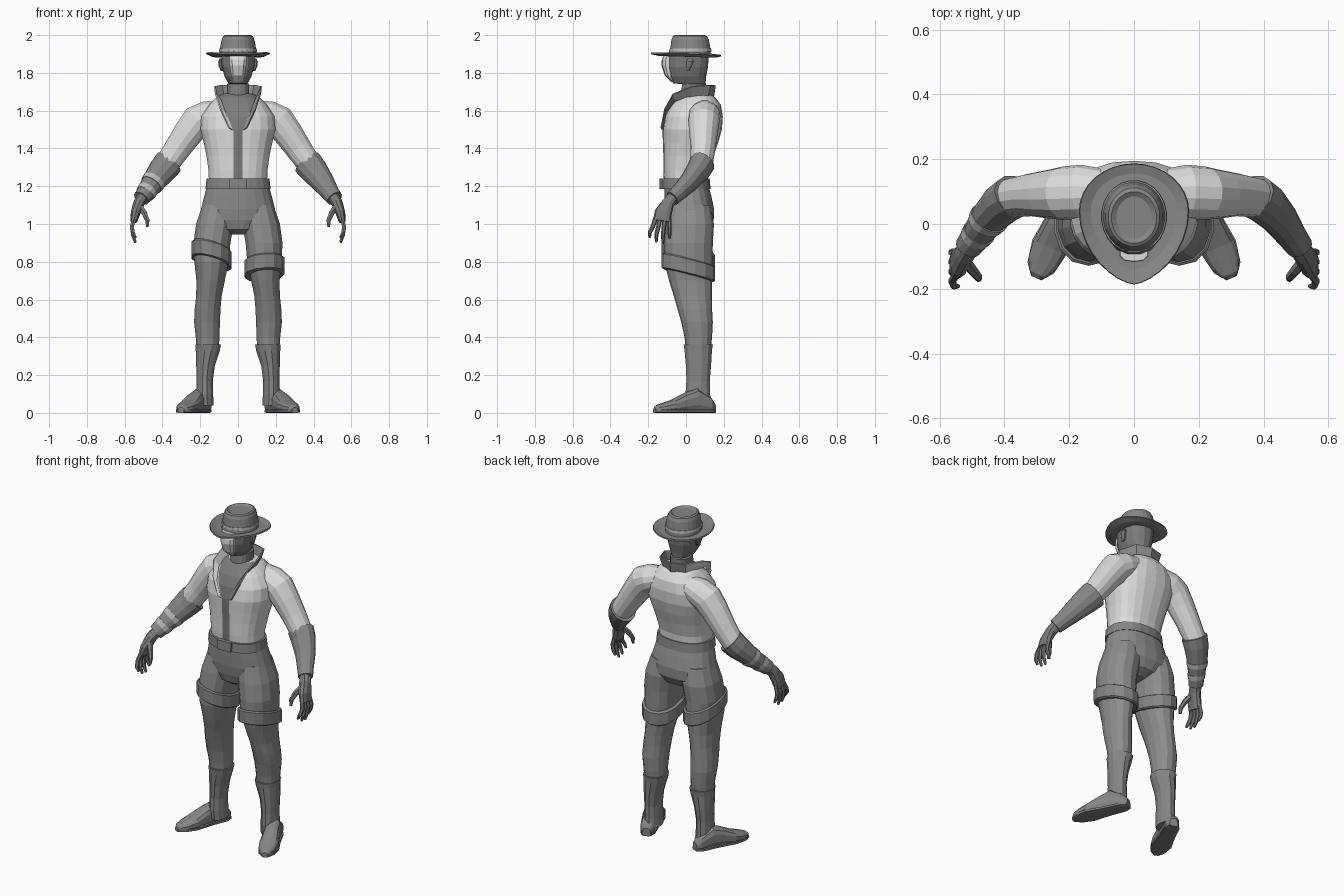
import bpy, bmesh, math
from mathutils import Vector

cube = bpy.data.objects.get("Cube")
if cube:
    bpy.data.objects.remove(cube)


def material(name, g):
    m = bpy.data.materials.new(name)
    m.use_nodes = True
    m.diffuse_color = (g, g, g, 1)
    m.node_tree.nodes["Principled BSDF"].inputs["Base Color"].default_value = (g, g, g, 1)
    return m


SHIRT = material("pale shirt", 0.72)
CLOTH = material("grey cloth", 0.27)
SKIN = material("dark grey skin", 0.20)
LEATHER = material("grey leather", 0.24)
TRIM = material("light trim", 0.5)


def finish(name, bm, mats, rule=None):
    bmesh.ops.recalc_face_normals(bm, faces=bm.faces)
    mesh = bpy.data.meshes.new(name)
    if rule:
        for f in bm.faces:
            f.material_index = rule(f.calc_center_median())
    bm.to_mesh(mesh)
    bm.free()
    for m in mats:
        mesh.materials.append(m)
    ob = bpy.data.objects.new(name, mesh)
    bpy.context.collection.objects.link(ob)
    return ob


def loft_mesh(rings, n=14, power=2.0):
    """Skin rings given as (centre, axis u, axis v), capped at both ends."""
    bm = bmesh.new()
    loops = []
    for c, u, v in rings:
        loop = []
        for i in range(n):
            a = 2 * math.pi * (i + 0.5) / n
            k, s = math.cos(a), math.sin(a)
            k = math.copysign(abs(k) ** (2 / power), k)
            s = math.copysign(abs(s) ** (2 / power), s)
            loop.append(bm.verts.new(Vector(c) + Vector(u) * k + Vector(v) * s))
        loops.append(loop)
    for a, b in zip(loops, loops[1:]):
        for i in range(n):
            j = (i + 1) % n
            bm.faces.new((a[i], a[j], b[j], b[i]))
    bm.faces.new(loops[0])
    bm.faces.new(loops[-1])
    return bm


def stack(levels, side=1):
    """Level rings from (z, x centre, x radius, front y, back y)."""
    return [((side * x, (f + b) / 2, z), (r, 0, 0), (0, (b - f) / 2, 0))
            for z, x, r, f, b in levels]


def tube(path, side=1):
    """Rings across a path of (x, y, z, thickness radius, width radius)."""
    pts = [Vector((side * p[0], p[1], p[2])) for p in path]
    rings = []
    for i, p in enumerate(pts):
        d = (pts[min(i + 1, len(pts) - 1)] - pts[max(i - 1, 0)]).normalized()
        v = Vector((0, 1, 0))
        v = (v - d * v.dot(d)).normalized()
        rings.append((p, d.cross(v) * path[i][3], v * path[i][4]))
    return rings


# Shirt torso, cut along the open neckline
bm = loft_mesh(stack([
    (1.20, 0, .155, -.115, .115), (1.28, 0, .157, -.12, .12), (1.36, 0, .168, -.12, .145),
    (1.43, 0, .183, -.122, .17), (1.50, 0, .20, -.125, .19), (1.57, 0, .195, -.112, .195),
    (1.63, 0, .155, -.085, .185), (1.67, 0, .115, -.05, .155), (1.69, 0, .08, -.02, .125)]), 22, 2.4)
SLOPE = 0.4
for s in (1, -1):
    for co, no in (((s * .024, 0, 1.5), (1, 0, 0)), ((s * .024, 0, 1.49), (1, 0, -s * SLOPE))):
        bmesh.ops.bisect_plane(bm, geom=bm.verts[:] + bm.edges[:] + bm.faces[:],
                               plane_co=co, plane_no=no)
finish("shirt_torso", bm, [SHIRT, SKIN],
       lambda c: int(c.y < .03 and abs(c.x) < .024 + max(0, c.z - 1.49) * SLOPE))

# Standing collar, open at the front
half = [((.028, -.128, 1.50), (.045, -.135, 1.51)), ((.065, -.112, 1.59), (.09, -.115, 1.61)),
        ((.088, -.06, 1.655), (.115, -.07, 1.69)), ((.098, .03, 1.675), (.12, .03, 1.73)),
        ((.072, .11, 1.675), (.085, .125, 1.737)), ((0, .14, 1.67), (0, .15, 1.735))]
bm = bmesh.new()
flip = [tuple((-x, y, z) for x, y, z in pair) for pair in reversed(half[:-1])]
pairs = [[bm.verts.new(p) for p in pair] for pair in half + flip]
for a, b in zip(pairs, pairs[1:]):
    bm.faces.new((a[0], b[0], b[1], a[1]))
collar = finish("collar", bm, [CLOTH, SHIRT], lambda c: int(c.x < -.05))
collar.modifiers.new("thickness", "SOLIDIFY").thickness = .008

# Head, neck, face plate and ears
finish("head", loft_mesh(stack([
    (1.62, 0, .07, -.04, .12), (1.69, 0, .06, -.03, .11), (1.74, 0, .06, -.02, .108),
    (1.745, 0, .052, -.07, .105), (1.78, 0, .072, -.09, .108), (1.83, 0, .087, -.10, .118),
    (1.88, 0, .09, -.10, .122), (1.93, 0, .085, -.085, .115)]), 16, 2.3), [SKIN])
finish("face_plate", loft_mesh(stack([
    (1.752, 0, .024, -.078, -.05), (1.785, 0, .038, -.112, -.06), (1.84, 0, .046, -.13, -.06),
    (1.87, 0, .048, -.128, -.06), (1.90, 0, .044, -.115, -.06)]), 10, 2.5), [SHIRT])
for s, side in ((1, "left"), (-1, "right")):
    finish(side + "_ear", loft_mesh(stack([
        (1.81, .086, .006, .0, .02), (1.835, .091, .012, -.002, .032),
        (1.86, .094, .012, .0, .042), (1.875, .091, .006, .01, .035)], s), 8), [SKIN])

# Hat brim with a pointed front
bm = bmesh.new()
N = 32
loops = []
for scale, drop in ((.55, 0), (.8, 0), (1, .008)):
    loop = []
    for i in range(N):
        a = 2 * math.pi * i / N
        k, s = math.cos(a), math.sin(a)
        x = .167 * k * (abs(k) ** .3 if s < 0 else 1)
        y = .145 * s if s > 0 else .225 * s
        loop.append(bm.verts.new((x * scale, .04 + y * scale,
                                  1.892 + drop * (1 + k * k) - .03 * y * scale)))
    loops.append(loop)
for a, b in zip(loops, loops[1:]):
    for i in range(N):
        j = (i + 1) % N
        bm.faces.new((a[i], a[j], b[j], b[i]))
brim = finish("hat_brim", bm, [LEATHER])
brim.modifiers.new("thickness", "SOLIDIFY").thickness = .008

# Hat crown with a sunken top, and its band
finish("hat_crown", loft_mesh(stack([
    (1.885, 0, .1, -.088, .133), (1.93, 0, .096, -.084, .13), (1.975, 0, .088, -.078, .122),
    (1.994, 0, .08, -.07, .112), (2.0, 0, .07, -.06, .1), (1.99, 0, .055, -.045, .085)]), 24), [LEATHER])
finish("hat_band", loft_mesh(stack([
    (1.912, 0, .102, -.09, .136), (1.928, 0, .1, -.088, .134)]), 24), [TRIM])

# Trousers seat, belt and buckle
finish("trousers_seat", loft_mesh(stack([
    (1.215, 0, .162, -.118, .118), (1.15, 0, .18, -.115, .135), (1.08, 0, .198, -.11, .15),
    (1.02, 0, .195, -.10, .148), (.97, 0, .12, -.085, .12), (.945, 0, .04, -.05, .07)]), 20, 2.3), [CLOTH])
finish("belt", loft_mesh(stack([
    (1.185, 0, .174, -.132, .13), (1.24, 0, .168, -.13, .125)]), 22, 2.3), [LEATHER])
finish("buckle", loft_mesh(stack([
    (1.186, 0, .048, -.142, -.115), (1.242, 0, .048, -.14, -.115)]), 8, 6), [LEATHER])

for s, side in ((1, "left"), (-1, "right")):
    # Sleeve, forearm guard and palm
    finish(side + "_sleeve", loft_mesh(tube([
        (.09, .10, 1.60, .06, .07), (.16, .098, 1.575, .08, .085), (.215, .095, 1.545, .088, .083),
        (.265, .092, 1.48, .08, .075), (.32, .09, 1.40, .072, .066), (.385, .08, 1.305, .064, .06)],
        s), 14), [SHIRT])
    finish(side + "_forearm_guard", loft_mesh(tube([
        (.367, .088, 1.325, .08, .068), (.40, .066, 1.285, .076, .064), (.45, .015, 1.22, .062, .052),
        (.485, -.035, 1.17, .05, .044), (.512, -.072, 1.135, .044, .04)], s), 12), [LEATHER])
    finish(side + "_palm", loft_mesh(tube([
        (.502, -.06, 1.15, .032, .03), (.525, -.095, 1.11, .03, .034), (.542, -.12, 1.06, .026, .046),
        (.552, -.128, 1.015, .019, .047)], s), 10, 2.4), [SKIN])
    # Fingers and thumb
    for i in range(4):
        y0, y1 = -.16 + i * .024, -.192 + i * .035
        low = (.93, .905, .9, .925)[i]
        finish(f"{side}_finger_{i + 1}", loft_mesh(tube([
            (.55, y0, 1.03, .012, .012), (.562, (y0 + y1) / 2, .985, .012, .012),
            (.556, y1, .94 + (low - .9) / 2, .011, .011), (.543, y1, low, .007, .007)], s), 6), [SKIN])
    finish(side + "_thumb", loft_mesh(tube([
        (.525, -.11, 1.10, .018, .018), (.497, -.145, 1.06, .016, .016),
        (.48, -.165, 1.02, .013, .013), (.48, -.172, .985, .008, .008)], s), 6), [SKIN])

    # Trouser leg
    finish(side + "_trouser_leg", loft_mesh(stack([
        (1.10, .105, .085, -.09, .13), (1.0, .122, .102, -.108, .148), (.9, .138, .1, -.118, .142),
        (.8, .14, .093, -.115, .14), (.7, .145, .077, -.09, .137), (.62, .154, .069, -.065, .137),
        (.55, .161, .07, -.045, .138), (.48, .164, .07, -.025, .142), (.40, .161, .064, -.008, .138),
        (.33, .16, .06, 0, .13)], s), 14, 2.2), [CLOTH])
    # Boot shaft
    finish(side + "_boot_shaft", loft_mesh(stack([
        (.362, .158, .07, -.015, .145), (.33, .16, .066, -.01, .14), (.25, .172, .051, -.003, .135),
        (.17, .176, .044, .0, .128), (.10, .176, .046, -.005, .13), (.04, .174, .046, .0, .135)],
        s), 12), [LEATHER])
    # Foot, running outward from heel to toe
    heel, toe = Vector((s * .165, .15, 0)), Vector((s * .302, -.167, 0))
    across = (toe - heel).cross(Vector((0, 0, 1))).normalized()
    rings = []
    for t, w, h in ((0, .022, .05), (.08, .04, .085), (.3, .044, .13), (.5, .048, .105),
                    (.7, .055, .07), (.86, .048, .052), (.96, .03, .042), (1, .014, .03)):
        rings.append((heel.lerp(toe, t) + Vector((0, 0, h / 2)), across * w, (0, 0, h / 2)))
    finish(side + "_foot", loft_mesh(rings, 12, 2.6), [LEATHER])
    outline = [(.0, .026), (.1, .044), (.4, .048), (.7, .06), (.9, .046), (1, .018)]
    finish(side + "_sole", loft_mesh(
        [(heel.lerp(toe, t) + Vector((0, 0, .01)), across * w, (0, 0, .01)) for t, w in outline],
        8, 4), [SKIN])

    # Slanted thigh band, worn higher on the right
    z, slant, back = (.77, .008, -.035) if s > 0 else (.835, -.028, -.035)
    rings = []
    for dz, grow in ((-.042, .006), (-.036, .014), (.036, .014), (.042, .006)):
        rings.append(((s * .14, .012, z + dz), (.095 + grow, 0, slant), (0, .127 + grow, back)))
    finish(side + "_thigh_band", loft_mesh(rings, 14, 2.2), [LEATHER])

# Pale wraps on the right wrist
for i, (a, r) in enumerate((((.445, .02, 1.226), .066), ((.478, -.026, 1.18), .056))):
    b = (a[0] + .014, a[1] - .018, a[2] - .019)
    finish(f"wrist_wrap_{i + 1}", loft_mesh(tube([
        (*a, r, r - .008), (*b, r - .004, r - .012)], -1), 12), [TRIM])
